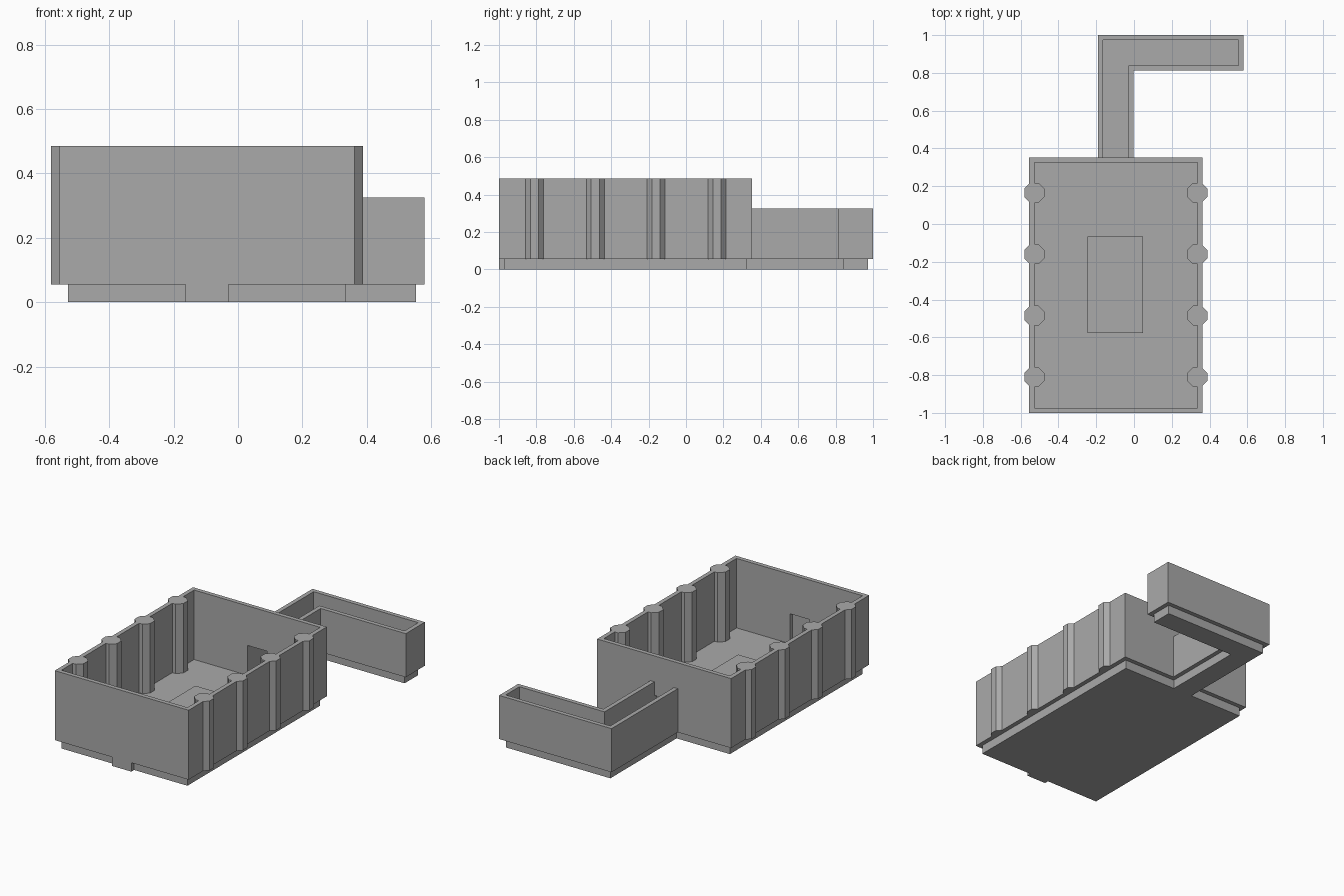
import bpy, bmesh, math

if "Cube" in bpy.data.objects:
    bpy.data.objects.remove(bpy.data.objects["Cube"])

grey = bpy.data.materials.new("stone_grey")
grey.diffuse_color = (0.4, 0.4, 0.4, 1)
grey.use_nodes = True
grey.node_tree.nodes["Principled BSDF"].inputs["Base Color"].default_value = grey.diffuse_color

FLOOR, TOP, HALL_TOP, DOOR_TOP = 0.055, 0.485, 0.325, 0.24
T = 0.027                                         # wall thickness
X0, X1, Y0, Y1 = -0.528, 0.335, -0.973, 0.325     # inside of the room
DX0, DX1 = -0.163, -0.03                          # inside of the hall and doors
HX, HY0, HY1 = 0.553, 0.84, 0.973                 # inside of the hall's side arm


def finish(name, bm):
    bmesh.ops.recalc_face_normals(bm, faces=bm.faces)
    mesh = bpy.data.meshes.new(name)
    bm.to_mesh(mesh)
    bm.free()
    mesh.materials.append(grey)
    ob = bpy.data.objects.new(name, mesh)
    bpy.context.collection.objects.link(ob)
    return ob


def prism(name, outline, z0, z1):
    bm = bmesh.new()
    face = bm.faces.new([bm.verts.new((x, y, z0)) for x, y in outline])
    ext = bmesh.ops.extrude_face_region(bm, geom=[face], use_keep_orig=True)
    top = [v for v in ext["geom"] if isinstance(v, bmesh.types.BMVert)]
    bmesh.ops.translate(bm, verts=top, vec=(0, 0, z1 - z0))
    return finish(name, bm)


def rect(x0, x1, y0, y1):
    return [(x0, y0), (x1, y0), (x1, y1), (x0, y1)]


def ring(name, outer, inner, z0, z1):
    bm = bmesh.new()
    loops = [[bm.verts.new((x, y, z)) for x, y in pts]
             for pts, z in ((outer, z0), (outer, z1), (inner, z1), (inner, z0))]
    n = len(outer)
    for k in range(4):
        a, b = loops[k], loops[(k + 1) % 4]
        for i in range(n):
            j = (i + 1) % n
            bm.faces.new((a[i], a[j], b[j], b[i]))
    return finish(name, bm)


# One floor slab for room, front threshold and hall
prism("floor", [(X0, Y0), (DX0, Y0), (DX0, Y0 - T), (DX1, Y0 - T), (DX1, Y0),
                (X1, Y0), (X1, Y1), (DX1, Y1), (DX1, HY0), (HX, HY0),
                (HX, HY1), (DX0, HY1), (DX0, Y1), (X0, Y1)], 0, FLOOR)

# Room walls, with a door through the back and a sealed recess at the front
walls = ring("room_walls", rect(X0 - T, X1 + T, Y0 - T, Y1 + T),
             rect(X0, X1, Y0, Y1), FLOOR, TOP)
SEAL = Y0 - T + 0.001
for name, y0, y1 in (("back_door_cutter", Y1 - 0.05, Y1 + T + 0.05),
                     ("front_door_cutter", SEAL, Y0 + 0.05)):
    cutter = prism(name, rect(DX0, DX1, y0, y1), FLOOR - 0.02, DOOR_TOP)
    cutter.hide_render = True
    mod = walls.modifiers.new("door", 'BOOLEAN')
    mod.operation, mod.solver, mod.object = 'DIFFERENCE', 'EXACT', cutter
    bpy.context.view_layer.objects.active = walls
    bpy.ops.object.modifier_apply(modifier=mod.name)
    bpy.data.objects.remove(cutter)

# The front door is only the thin outer skin of the wall
bm = bmesh.new()
bm.from_mesh(walls.data)
skin = [f for f in bm.faces if all(abs(v.co.y - SEAL) < 1e-4 for v in f.verts)]
bmesh.ops.delete(bm, geom=skin, context='FACES_ONLY')
bm.to_mesh(walls.data)
bm.free()

# Hall walls: L-shaped channel open toward the room
yr = Y1 + T
prism("hall_walls", [(DX0 - T, yr), (DX0, yr), (DX0, HY1), (HX, HY1), (HX, HY0),
                     (DX1, HY0), (DX1, yr), (DX1 + T, yr), (DX1 + T, HY0 - T),
                     (HX + T, HY0 - T), (HX + T, HY1 + T), (DX0 - T, HY1 + T)],
      FLOOR, HALL_TOP)

# Eight-sided columns along both long walls
R = 0.053 / math.cos(math.pi / 8)
for side, cx in (("left", X0), ("right", X1)):
    for i in range(4):
        cy = -0.81 + i * 0.325
        pts = [(cx + R * math.cos(math.pi * (k + 0.5) / 4),
                cy + R * math.sin(math.pi * (k + 0.5) / 4)) for k in range(8)]
        prism(f"{side}_column_{i + 1}", pts, FLOOR, TOP)

# Raised platform in the middle of the room
prism("platform", rect(-0.245, 0.047, -0.577, -0.067), FLOOR, 0.118)
